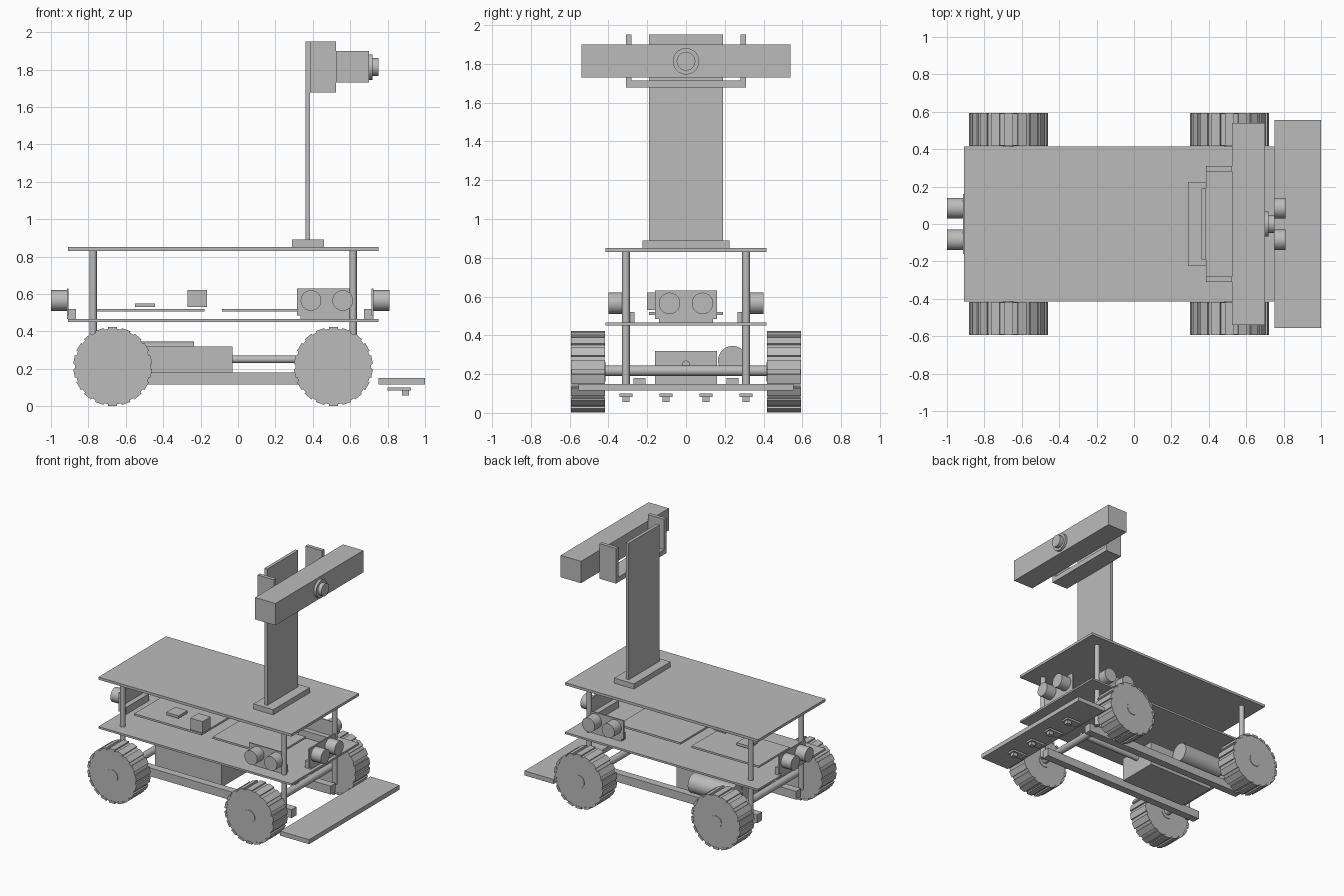
import bpy
import bmesh
from math import radians, cos, sin, pi
from mathutils import Matrix, Vector

cube = bpy.data.objects.get("Cube")
if cube:
    bpy.data.objects.remove(cube, do_unlink=True)

grey = bpy.data.materials.new("plain_grey")
grey.use_nodes = True
grey.diffuse_color = (0.5, 0.5, 0.5, 1)
grey.node_tree.nodes["Principled BSDF"].inputs["Base Color"].default_value = (0.5, 0.5, 0.5, 1)

TURN = {"x": Matrix.Rotation(pi / 2, 4, "Y"),
        "y": Matrix.Rotation(pi / 2, 4, "X"),
        "z": Matrix.Identity(4)}


def add_box(bm, x, y, z, turn=Matrix.Identity(4)):
    """Box from (min, max) pairs."""
    mid = Vector([(a + b) / 2 for a, b in (x, y, z)])
    size = [b - a for a, b in (x, y, z)]
    bmesh.ops.create_cube(bm, size=1, matrix=turn @ Matrix.Translation(mid) @ Matrix.Diagonal((*size, 1)))


def add_rod(bm, axis, centre, span, radius, sides=32):
    """Cylinder along an axis; centre gives the two other coordinates."""
    mid = list(centre)
    mid.insert("xyz".index(axis), sum(span) / 2)
    bmesh.ops.create_cone(bm, cap_ends=True, segments=sides, radius1=radius, radius2=radius,
                          depth=span[1] - span[0],
                          matrix=Matrix.Translation(mid) @ TURN[axis])


def finish(name, bm, smooth=False, turn=None):
    if turn:
        bmesh.ops.transform(bm, matrix=turn, verts=bm.verts)
    mesh = bpy.data.meshes.new(name)
    bm.to_mesh(mesh)
    bm.free()
    mesh.materials.append(grey)
    obj = bpy.data.objects.new(name, mesh)
    bpy.context.collection.objects.link(obj)
    if smooth:
        bpy.ops.object.select_all(action="DESELECT")
        obj.select_set(True)
        bpy.context.view_layer.objects.active = obj
        bpy.ops.object.shade_smooth_by_angle(angle=radians(30))
    return obj


def box(name, x, y, z):
    bm = bmesh.new()
    add_box(bm, x, y, z)
    return finish(name, bm)


def rod(name, axis, centre, span, radius):
    bm = bmesh.new()
    add_rod(bm, axis, centre, span, radius)
    return finish(name, bm, True)


# Decks and the four posts
deck_x, deck_y = (-0.91, 0.75), (-0.415, 0.415)
box("upper_deck", deck_x, deck_y, (0.83, 0.85))
box("lower_deck", deck_x, deck_y, (0.45, 0.465))
for x, end in ((-0.775, "rear"), (0.615, "front")):
    for y, side in ((-0.31, "right"), (0.31, "left")):
        rod(f"post_{end}_{side}", "z", (x, y), (0.15, 0.83), 0.02)

# Chassis rails, drive box, motor and shaft
for y, side in ((-0.24, "right"), (0.24, "left")):
    box(f"chassis_rail_{side}", (-0.8, 0.65), (y - 0.03, y + 0.03), (0.115, 0.18))
box("drive_box", (-0.6, -0.03), (-0.16, 0.16), (0.13, 0.32))
rod("motor", "x", (0.24, 0.27), (-0.6, -0.235), 0.075)
rod("drive_shaft", "x", (0, 0.25), (-0.03, 0.51), 0.02)


# Wheels: drum, hub cap and raised tread lugs
def wheel(name, x, y):
    bm = bmesh.new()
    half, lugs = 0.085, 18
    add_rod(bm, "y", (0, 0), (-half, half), 0.202, 72)
    add_rod(bm, "y", (0, 0), (-half - 0.004, half + 0.004), 0.05)
    for i in range(lugs):
        turn = Matrix.Rotation(2 * pi * i / lugs, 4, "Y")
        add_box(bm, (-0.024, 0.024), (-half - 0.003, half + 0.003), (0.193, 0.21), turn)
    finish(name, bm, True, Matrix.Translation((x, y, 0.212)))


for x, end in ((-0.67, "rear"), (0.51, "front")):
    rod(f"axle_{end}", "y", (x, 0.217), (-0.45, 0.45), 0.027)
    for y, side in ((-0.505, "right"), (0.505, "left")):
        wheel(f"wheel_{end}_{side}", x, y)

# Circuit boards with their components
box("circuit_board_rear", (-0.76, -0.18), (-0.19, 0.19), (0.505, 0.52))
box("circuit_board_front", (-0.085, 0.45), (-0.19, 0.19), (0.505, 0.52))
box("flat_chip", (-0.55, -0.445), (-0.095, 0.015), (0.53, 0.55))
box("block_component", (-0.27, -0.165), (-0.2, -0.1), (0.53, 0.62))


# Twin-barrel distance sensors: plate, foot and two barrels facing +x
def distance_sensor(name, x, y, angle):
    bm = bmesh.new()
    add_box(bm, (-0.01, 0), (-0.16, 0.16), (0.485, 0.63))
    add_box(bm, (-0.05, -0.01), (-0.14, 0.14), (0.465, 0.52))
    add_box(bm, (-0.01, 0), (-0.14, 0.14), (0.465, 0.485))
    for s in (-1, 1):
        add_rod(bm, "x", (s * 0.085, 0.565), (0, 0.085), 0.055)
    finish(name, bm, True, Matrix.Translation((x, y, 0)) @ Matrix.Rotation(radians(angle), 4, "Z"))


distance_sensor("distance_sensor_front", 0.725, 0, 0)
distance_sensor("distance_sensor_rear", -0.915, 0, 180)
distance_sensor("distance_sensor_left", 0.475, 0.315, 90)
distance_sensor("distance_sensor_right", 0.475, -0.315, -90)

# Front bar with four downward sensors
box("front_bar", (0.75, 1.0), (-0.555, 0.555), (0.115, 0.15))
for i, y in enumerate((-0.31, -0.103, 0.103, 0.31)):
    bm = bmesh.new()
    add_box(bm, (0.8, 0.925), (y - 0.033, y + 0.033), (0.083, 0.099))
    add_box(bm, (0.878, 0.915), (y - 0.018, y + 0.018), (0.057, 0.083))
    finish(f"ground_sensor_{i + 1}", bm)

# Mast and U-shaped camera bracket
box("mast_foot", (0.29, 0.46), (-0.225, 0.225), (0.85, 0.89))
box("mast", (0.36, 0.385), (-0.19, 0.19), (0.89, 1.95))
bm = bmesh.new()
add_box(bm, (0.385, 0.525), (-0.31, 0.31), (1.677, 1.715))
for s in (-1, 1):
    add_box(bm, (0.385, 0.525), sorted((s * 0.282, s * 0.31)), (1.715, 1.95))
finish("camera_bracket", bm)

# Camera bar and lens
box("camera_bar", (0.525, 0.7), (-0.54, 0.54), (1.73, 1.9))
rod("lens_ring", "x", (0, 1.813), (0.7, 0.72), 0.068)
rod("lens", "x", (0, 1.813), (0.72, 0.75), 0.048)
